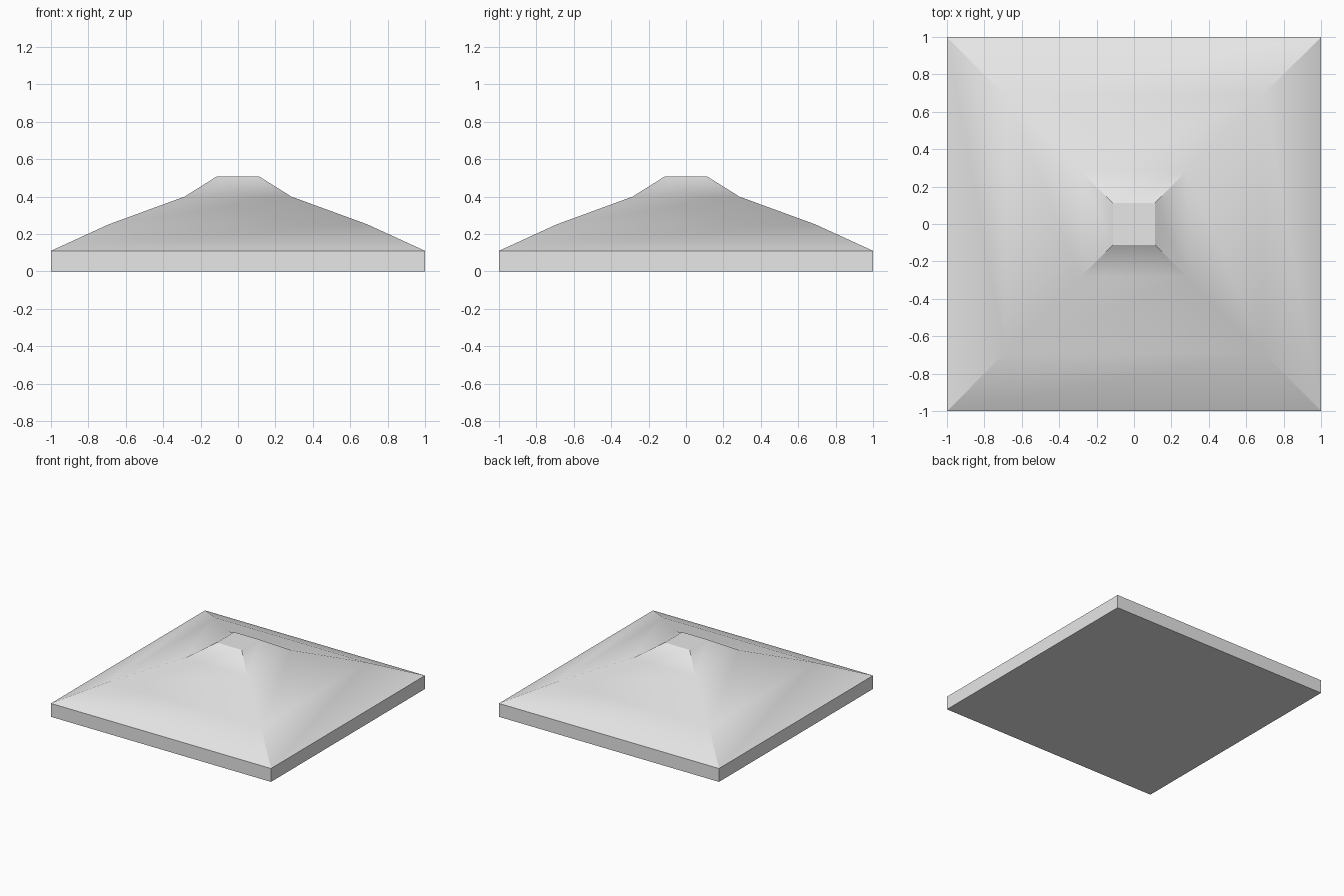
import bpy
import bmesh
import math

cube = bpy.data.objects.get("Cube")
if cube:
    bpy.data.objects.remove(cube, do_unlink=True)

# Single plain grey for the whole cap
grey = bpy.data.materials.new("light_grey")
grey.use_nodes = True
colour = (0.8, 0.8, 0.8, 1)
grey.diffuse_color = colour
grey.node_tree.nodes["Principled BSDF"].inputs["Base Color"].default_value = colour

# Profile from the ground up: half width and height of each square ring
profile = [(1, 0), (1, 0.11), (0.69, 0.252), (0.285, 0.4), (0.113, 0.508)]
corners = [(-1, -1), (1, -1), (1, 1), (-1, 1)]

# Loft the square rings into a slab with a flared hipped top
bm = bmesh.new()
rings = [[bm.verts.new((sx * w, sy * w, z)) for sx, sy in corners]
         for w, z in profile]
for low, high in zip(rings, rings[1:]):
    for i in range(4):
        j = (i + 1) % 4
        bm.faces.new((low[i], low[j], high[j], high[i]))
bm.faces.new(reversed(rings[0]))
bm.faces.new(rings[-1])

mesh = bpy.data.meshes.new("pillar_cap")
bm.to_mesh(mesh)
bm.free()
mesh.materials.append(grey)
cap = bpy.data.objects.new("pillar_cap", mesh)
bpy.context.collection.objects.link(cap)

# Soften the shallow bends, keep the steep edges crisp
bpy.ops.object.select_all(action="DESELECT")
cap.select_set(True)
bpy.context.view_layer.objects.active = cap
bpy.ops.object.shade_smooth_by_angle(angle=math.radians(30))
